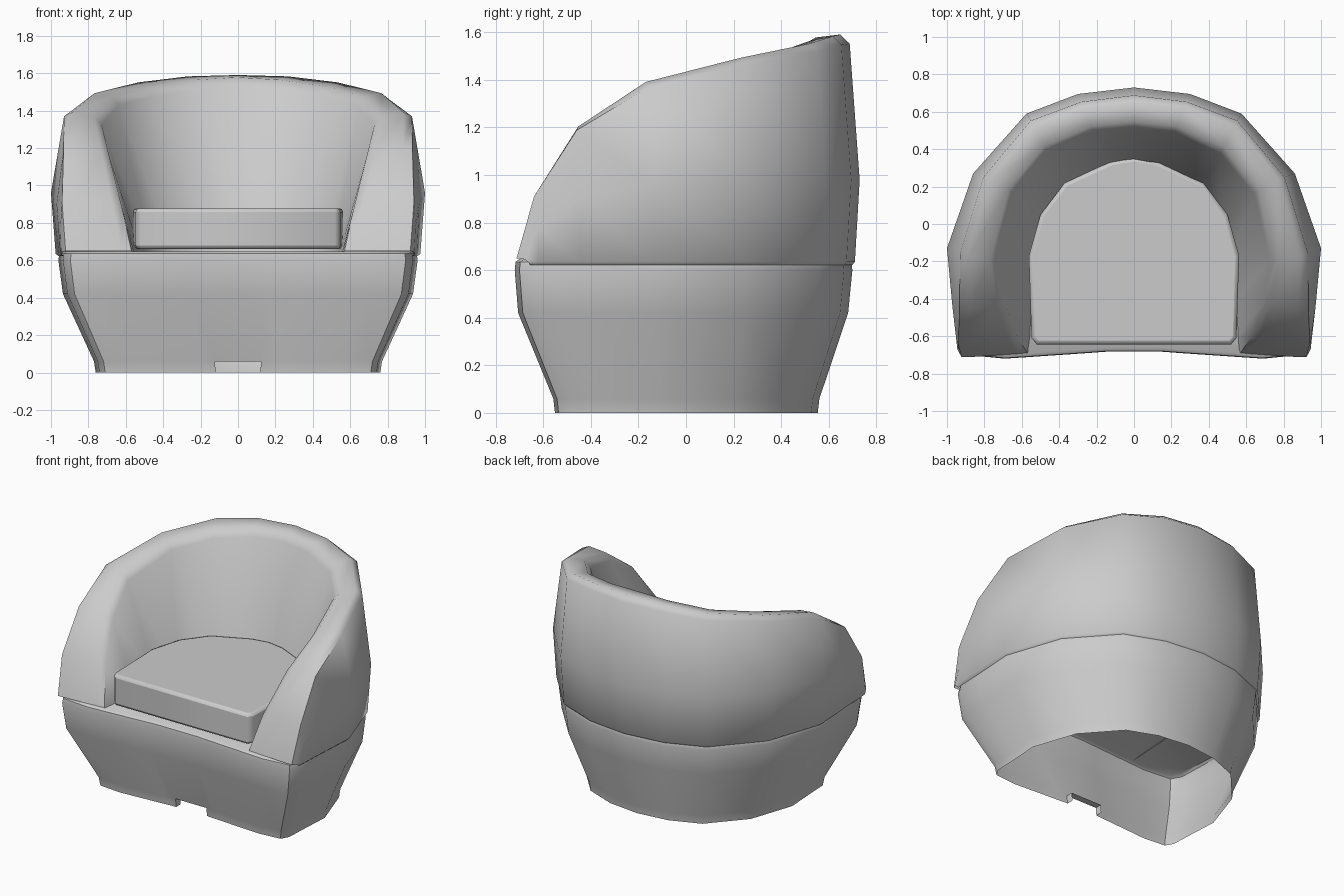
import bpy, bmesh
from mathutils import Vector as V

if "Cube" in bpy.data.objects:
    bpy.data.objects.remove(bpy.data.objects["Cube"])

def finish(bm, name, angle=0.8):
    bmesh.ops.remove_doubles(bm, verts=bm.verts, dist=0.0005)
    bmesh.ops.recalc_face_normals(bm, faces=bm.faces)
    me = bpy.data.meshes.new(name)
    bm.to_mesh(me)
    bm.free()
    ob = bpy.data.objects.new(name, me)
    bpy.context.collection.objects.link(ob)
    bpy.ops.object.select_all(action='DESELECT')
    ob.select_set(True)
    bpy.context.view_layer.objects.active = ob
    bpy.ops.object.shade_smooth_by_angle(angle=angle)
    return ob

def mirrored(half):
    """Left side (reversed, without the centre) followed by the right side."""
    return [[V((-p[0], p[1], p[2])) for p in c] for c in half[:0:-1]] + \
           [[V(p) for p in c] for c in half]

def loft(bm, cols, closed=False):
    """Skin neighbouring columns of points with quads."""
    vs = [[bm.verts.new(p) for p in c] for c in cols]
    for i in range(len(vs) - (0 if closed else 1)):
        a, b = vs[i], vs[(i + 1) % len(vs)]
        for j in range(len(a) - 1):
            bm.faces.new((a[j], b[j], b[j + 1], a[j + 1]))
    return vs

# Wall plan from back centre to front corner, just above the seam
wall = [(0, .71), (.295, .675), (.565, .57), (.84, .26), (.975, -.14),
        (.957, -.45), (.95, -.62), (.945, -.665)]
# Widest line of the wall
mid = [(0, .73, .98), (.30, .695, .98), (.575, .59, .98), (.86, .27, .98),
       (1, -.13, .96), (.97, -.45, .9), (.95, -.62, .78), (.942, -.675, .645)]
# Outer and inner rim corners, then foot of the inner wall
outer = [(0, .685, 1.595), (.28, .65, 1.59), (.55, .55, 1.56), (.80, .25, 1.50),
         (.925, -.16, 1.40), (.93, -.46, 1.21), (.94, -.64, .92), (.92, -.715, .65)]
inner = [(0, .52, 1.575), (.22, .50, 1.56), (.47, .39, 1.52), (.65, .17, 1.47),
         (.74, -.20, 1.36), (.695, -.43, 1.18), (.625, -.61, .9), (.57, -.69, .65)]
foot = [(0, .29), (.11, .27), (.34, .16), (.46, 0), (.52, -.18),
        (.545, -.40), (.555, -.60), (.56, -.67)]

# Wrap-around back and arms, with chamfered rim
cols = []
for w, m, t, i, f in zip(wall, mid, outer, inner, foot):
    w, m, t, i, f = V((*w, .635)), V(m), V(t), V(i), V((*f, .64))
    cols.append([V((w.x * .985, w.y * .985, .622)), w, m, t.lerp(m, .07), t.lerp(i, .22),
                 i.lerp(t, .15), i.lerp(f, .05), f])
bm = bmesh.new()
loft(bm, mirrored(cols))
finish(bm, "back_and_arms", 1.0)

# Tapered base: (z, scale of sides and back, scale of front)
levels = [(0, .78, .765), (.06, .79, .775), (.42, .96, .98), (.60, .985, 1), (.635, .98, .995),
          (.648, .965, .97)]
plan = wall[:6] + [(.95, -.63), (.91, -.70), (.70, -.72), (.25, -.69), (.155, -.683)]
half = [[(x * s, y * (f if y < -.6 else s), z) for z, s, f in levels] for x, y in plan]
bm = bmesh.new()
vs = loft(bm, mirrored(half), closed=True)
bm.faces.new([c[-1] for c in vs])          # seat deck
# Notch in the lower front edge with a short inward lip
a, b = vs[0], vs[-1]
gap = [f for f in bm.faces if all(v in f.verts for v in (a[0], b[0], a[1], b[1]))]
bmesh.ops.delete(bm, geom=gap, context='FACES_ONLY')
edge = bm.edges.get((a[0], b[0]))
if edge:
    bm.edges.remove(edge)
path = [v.co.copy() for v in (a[0], a[1], b[1], b[0])]
loft(bm, [[p, p + V((0, .05, 0))] for p in path])
finish(bm, "base", 0.7)

# Seat cushion
half = [(0, .355), (.12, .335), (.37, .22), (.50, .05), (.562, -.17), (.548, -.61), (.52, -.643)]
bm = bmesh.new()
vs = loft(bm, mirrored([[(x, y, .66), (x, y, .878)] for x, y in half]), closed=True)
bm.faces.new([c[0] for c in vs])
bm.faces.new([c[1] for c in vs])
ob = finish(bm, "seat_cushion", 0.9)
mod = ob.modifiers.new("soft_edges", 'BEVEL')
mod.width = .02
mod.segments = 2
mod.limit_method = 'ANGLE'
mod.angle_limit = 1.0
